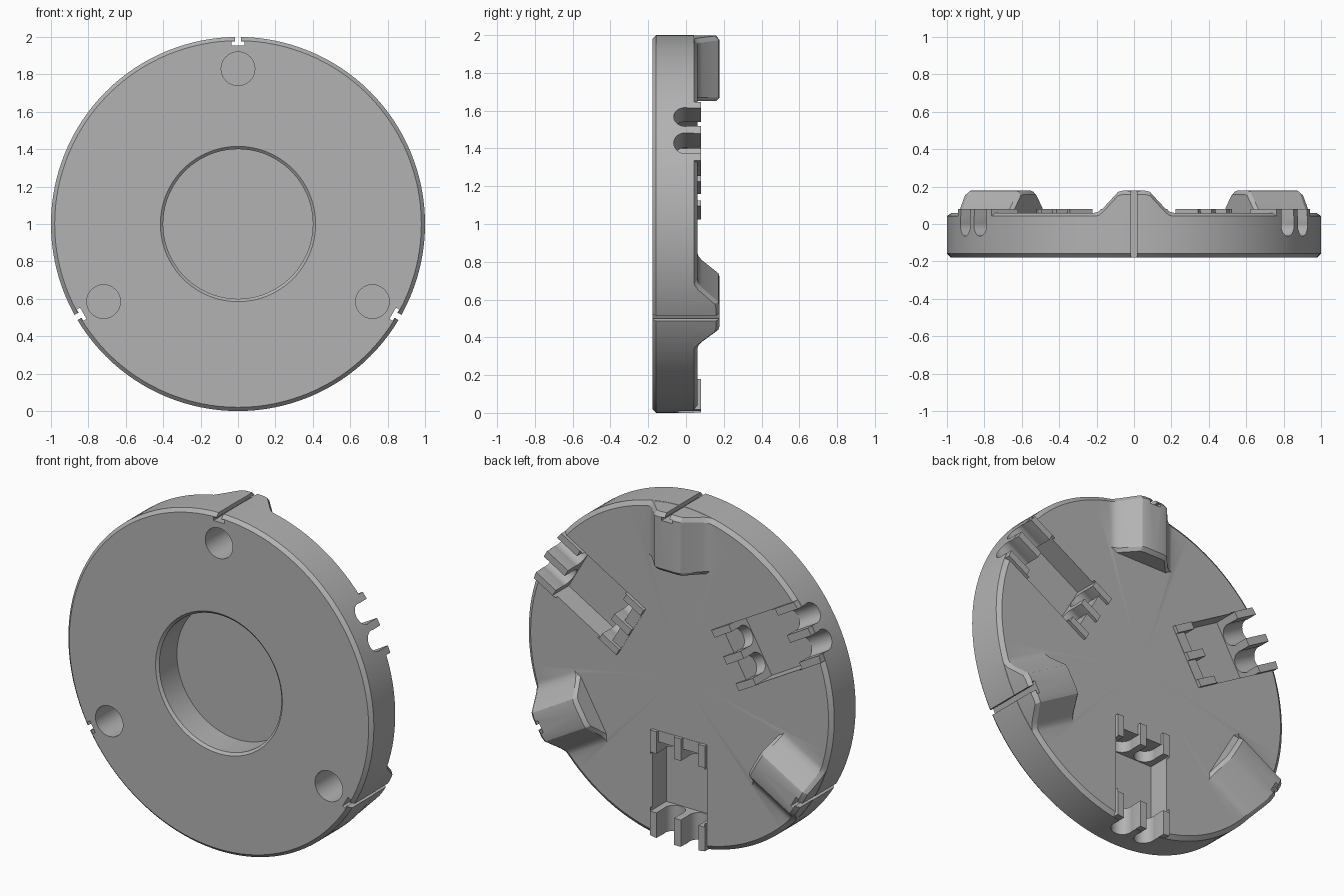
import bpy, bmesh
from math import cos, sin, pi, sqrt, radians
from mathutils import Matrix, Vector

cube = bpy.data.objects.get("Cube")
if cube:
    bpy.data.objects.remove(cube, do_unlink=True)

grey = bpy.data.materials.new("plain grey")
grey.use_nodes = True
grey.diffuse_color = (0.45, 0.45, 0.45, 1)
grey.node_tree.nodes["Principled BSDF"].inputs["Base Color"].default_value = (0.45, 0.45, 0.45, 1)


def frame(deg):
    """Local axes at an angle on the disc: radial, tangential, backward."""
    a = radians(deg)
    m = Matrix(((cos(a), sin(a), 0), (0, 0, 1), (sin(a), -cos(a), 0))).to_4x4()
    return Matrix.Translation((0, 0, 1)) @ m


def make(name, bm, matrix=Matrix()):
    bmesh.ops.transform(bm, matrix=matrix, verts=bm.verts)
    bmesh.ops.recalc_face_normals(bm, faces=bm.faces)
    mesh = bpy.data.meshes.new(name)
    bm.to_mesh(mesh)
    bm.free()
    mesh.materials.append(grey)
    ob = bpy.data.objects.new(name, mesh)
    bpy.context.collection.objects.link(ob)
    return ob


def box(name, deg, r, t, y):
    bm = bmesh.new()
    spans = (r, t, y)
    size = [b - a for a, b in spans]
    mid = [(a + b) / 2 for a, b in spans]
    bmesh.ops.create_cube(bm, size=1, matrix=Matrix.Translation(mid) @ Matrix.Diagonal((*size, 1)))
    return make(name, bm, frame(deg))


def rod(name, deg, radius, length, matrix):
    bm = bmesh.new()
    bmesh.ops.create_cone(bm, cap_ends=True, segments=40, radius1=radius, radius2=radius,
                          depth=length, matrix=matrix)
    return make(name, bm, frame(deg))


def loft(name, deg, profile, rings, base):
    """Skin a height profile through rings of (radius, curved, inset)."""
    bm = bmesh.new()
    rows = []
    for r, curved, inset in rings:
        row = []
        for t, h in profile:
            rad = sqrt(r * r - t * t) if curved else r
            row.append((bm.verts.new((rad, t, base)), bm.verts.new((rad, t, h - inset))))
        rows.append(row)
    n = len(profile)
    for a, b in zip(rows, rows[1:]):
        for i in range(n - 1):
            for k in (0, 1):
                bm.faces.new((a[i][k], a[i + 1][k], b[i + 1][k], b[i][k]))
        for i in (0, n - 1):
            bm.faces.new((a[i][0], a[i][1], b[i][1], b[i][0]))
    for row in (rows[0], rows[-1]):
        for i in range(n - 1):
            bm.faces.new((row[i][0], row[i + 1][0], row[i + 1][1], row[i][1]))
    return make(name, bm, frame(deg))


# Disc with blind front bore, turned from a half section
section = [(0, 0), (0.4, 0), (0.4, -0.165), (0.415, -0.178), (0.98, -0.178),
           (1, -0.158), (1, 0.042), (0.975, 0.06), (0, 0.06)]
bm = bmesh.new()
pts = [bm.verts.new((r, y, 0)) for r, y in section]
edges = [bm.edges.new(p) for p in zip(pts, pts[1:])]
bmesh.ops.spin(bm, geom=pts + edges, cent=(0, 0, 0), axis=(0, 1, 0), angle=2 * pi,
               steps=128, use_duplicate=False)
bmesh.ops.remove_doubles(bm, verts=bm.verts, dist=0.0005)
body = make("disc_body", bm, Matrix.Translation((0, 0, 1)))

adds, cuts = [], []

# Rear lugs with filleted flanks, front blind holes and T-shaped rim slots
half = [(0.23, 0.055), (0.19, 0.066), (0.165, 0.085), (0.105, 0.15), (0.085, 0.172), (0.06, 0.178)]
lug = [(-t, h) for t, h in half] + [(0, 0.178)] + half[::-1]
for deg in (90, 210, 330):
    adds.append(loft("lug", deg, lug, [(0.65, False, 0.02), (0.67, False, 0),
                                       (0.975, True, 0), (0.9985, True, 0.02)], 0.02))
    cuts.append(rod("screw_hole", deg, 0.09, 0.3, Matrix.Translation((0.83, 0, -0.05))))
    cuts.append(box("rim_slot", deg, (0.965, 1.1), (-0.016, 0.016), (-0.3, 0.3)))
    cuts.append(box("rim_undercut", deg, (0.955, 0.975), (-0.035, 0.035), (-0.31, 0.31)))

# Cable pockets with raised posts at both ends and round-bottomed channels
flat = [(-0.18 + 0.045 * i, 0.08) for i in range(9)]
along = Matrix.Rotation(pi / 2, 4, 'Y')
for deg in (30, 150, 270):
    adds.append(loft("inner_posts", deg, flat, [(0.36, False, 0), (0.5, False, 0)], 0.03))
    adds.append(loft("outer_posts", deg, flat, [(0.82, False, 0), (0.9985, True, 0)], 0.03))
    cuts.append(box("pocket", deg, (0.49, 0.84), (-0.178, 0.178), (-0.07, 0.3)))
    for t in (-0.08, 0.08):
        for r0, r1 in ((0.425, 0.52), (0.8, 1.1)):
            at = Matrix.Translation(((r0 + r1) / 2, t, -0.005))
            cuts.append(rod("channel_round", deg, 0.06, r1 - r0, at @ along))
            cuts.append(box("channel_mouth", deg, (r0 + 0.001, r1 + 0.01),
                            (t - 0.058, t + 0.058), (-0.005, 0.31)))
        cuts.append(box("post_gap", deg, (0.3, 0.45), (t - 0.057, t + 0.057), (0.062, 0.32)))

# Combine everything into one solid
bpy.context.view_layer.objects.active = body
for operation, parts in (('UNION', adds), ('DIFFERENCE', cuts)):
    for part in parts:
        part.hide_render = True
        mod = body.modifiers.new("solid", 'BOOLEAN')
        mod.operation = operation
        mod.solver = 'EXACT'
        mod.object = part
        bpy.ops.object.modifier_apply(modifier=mod.name)
        bpy.data.objects.remove(part, do_unlink=True)

bpy.ops.object.select_all(action='DESELECT')
body.select_set(True)
bpy.ops.object.shade_smooth_by_angle(angle=radians(25))
